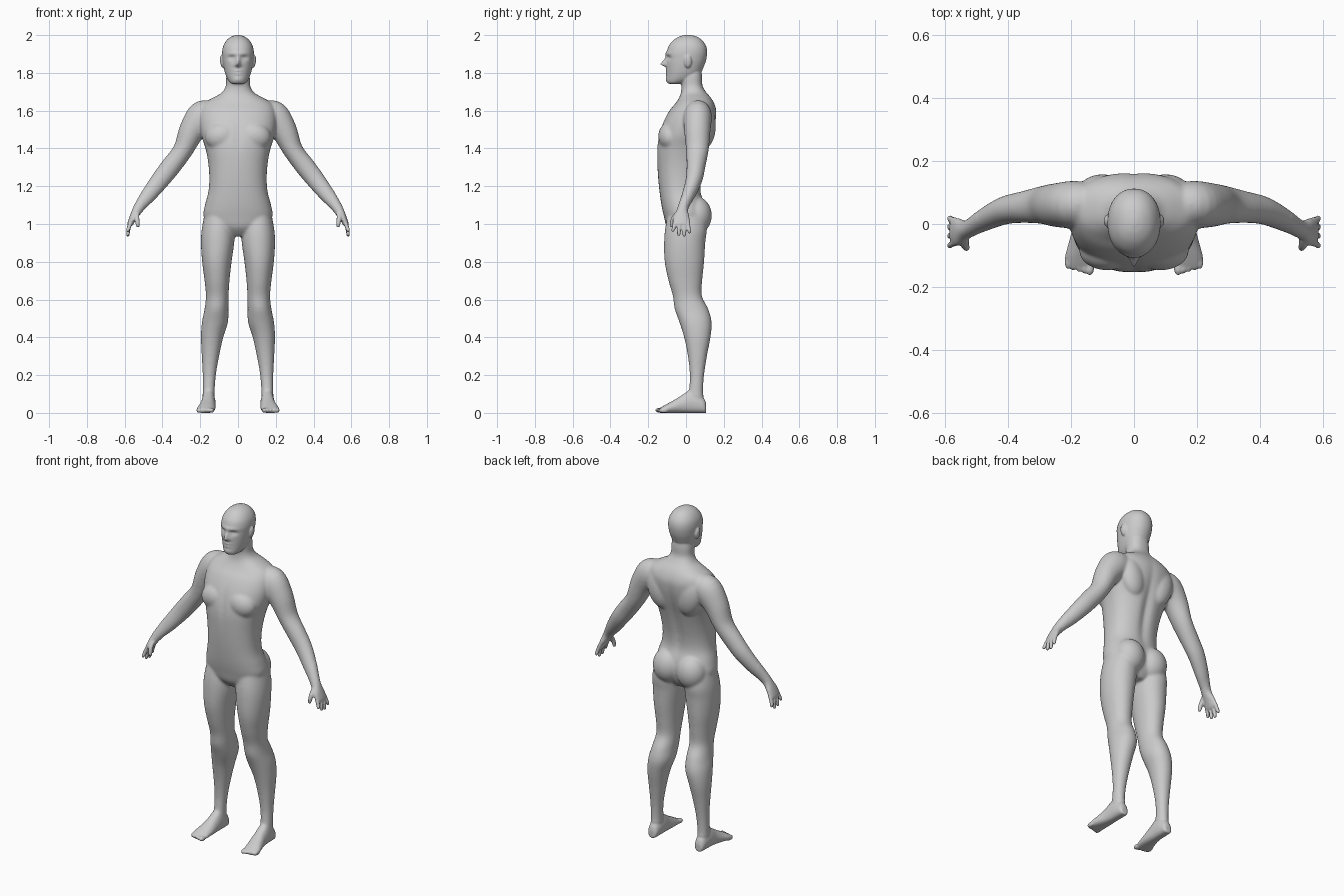
import bpy, bmesh, math
from mathutils import Vector, Matrix

bm = bmesh.new()


def g(d, w):
    return math.exp(-(d / w) ** 2)


def spline(keys, n):
    """Catmull-Rom resampling of key tuples, n steps per span."""
    out = []
    for i in range(len(keys) - 1):
        p0, p1 = keys[max(i - 1, 0)], keys[i]
        p2, p3 = keys[i + 1], keys[min(i + 2, len(keys) - 1)]
        for k in range(n):
            t = k / n
            out.append([0.5 * (2 * b + (c - a) * t + (2 * a - 5 * b + 4 * c - d) * t * t
                               + (3 * b - a - 3 * c + d) * t ** 3)
                        for a, b, c, d in zip(p0, p1, p2, p3)])
    return out + [list(keys[-1])]


def oval(n, e=2.0):
    """Unit superellipse points."""
    pts = []
    for i in range(n):
        c, s = math.cos(2 * math.pi * i / n), math.sin(2 * math.pi * i / n)
        pts.append((math.copysign(abs(c) ** (2 / e), c), math.copysign(abs(s) ** (2 / e), s)))
    return pts


def loft(rings, sides=(1,)):
    for sx in sides:
        loops = [[bm.verts.new((p[0] * sx, p[1], p[2])) for p in r] for r in rings]
        n = len(loops[0])
        for a, b in zip(loops, loops[1:]):
            for i in range(n):
                bm.faces.new((a[i], a[(i + 1) % n], b[(i + 1) % n], b[i]))
        bm.faces.new(loops[0])
        bm.faces.new(loops[-1])


def stack(keys, e=2.0, n=40, steps=4, sides=(1,), shape=None):
    """Horizontal sections: z, centre x, half width, front y, back y."""
    rings = []
    for z, cx, rx, yf, yb in spline(keys, steps):
        ring = [Vector((cx + rx * c, (yf + yb) / 2 + (yb - yf) / 2 * s, z)) for c, s in oval(n, e)]
        if shape:
            for p in ring:
                p.y += shape(p, p.y < (yf + yb) / 2)
        rings.append(ring)
    loft(rings, sides)


def limb(keys, n=24, steps=4):
    """Tube along a path: x, y, z, radius in the xz plane, radius along y."""
    pts = spline(keys, steps)
    rings = []
    for i, (x, y, z, r, ry) in enumerate(pts):
        a, b = pts[max(i - 1, 0)], pts[min(i + 1, len(pts) - 1)]
        t = Vector((b[0] - a[0], 0, b[2] - a[2])).normalized()
        side = Vector((-t.z, 0, t.x))
        rings.append([Vector((x, y, z)) + side * r * c + Vector((0, ry * s, 0)) for c, s in oval(n)])
    loft(rings, (1, -1))


def blob(loc, rad, tilt=0.0):
    """Mirrored pair of ellipsoids."""
    for sx in (1, -1):
        m = (Matrix.Translation((loc[0] * sx, loc[1], loc[2])) @ Matrix.Rotation(tilt * sx, 4, 'Y')
             @ Matrix.Diagonal((*rad, 1)))
        bmesh.ops.create_uvsphere(bm, u_segments=24, v_segments=16, radius=1, matrix=m)


# Torso and neck, with spine groove and chest line
def torso_shape(p, front):
    if front:
        return 0.006 * g(p.x, 0.015) * g(p.z - 1.46, 0.09)
    return -0.016 * g(p.x, 0.025) * g(p.z - 1.35, 0.2)


stack([(0.935, 0, 0.05, -0.06, 0.06), (0.98, 0, 0.14, -0.1, 0.09), (1.04, 0, 0.182, -0.117, 0.105),
       (1.1, 0, 0.175, -0.13, 0.1), (1.17, 0, 0.157, -0.14, 0.08), (1.24, 0, 0.152, -0.147, 0.083),
       (1.32, 0, 0.157, -0.152, 0.1), (1.4, 0, 0.172, -0.153, 0.122), (1.47, 0, 0.195, -0.143, 0.143),
       (1.54, 0, 0.205, -0.12, 0.158), (1.6, 0, 0.2, -0.088, 0.162), (1.64, 0, 0.18, -0.055, 0.15),
       (1.67, 0, 0.13, -0.036, 0.132), (1.695, 0, 0.086, -0.027, 0.11), (1.73, 0, 0.065, -0.024, 0.088),
       (1.78, 0, 0.062, -0.03, 0.085), (1.83, 0, 0.055, -0.03, 0.08)],
      e=2.3, n=64, shape=torso_shape)
blob((0.085, -0.085, 1.465), (0.09, 0.062, 0.075), 0.2)      # chest muscles
blob((0.1, 0.1, 1.52), (0.075, 0.058, 0.12), 0.25)           # shoulder blades
blob((0.078, 0.055, 1.045), (0.088, 0.082, 0.1))             # buttocks


# Head with sockets, brow, nose, lips and chin
def face(p, front):
    if not front:
        return 0
    x, z = p.x, p.z
    d = 0.014 * g(abs(x) - 0.033, 0.018) * g(z - 1.879, 0.011)
    d -= 0.006 * g(abs(x) - 0.03, 0.014) * g(z - 1.876, 0.006)
    d -= 0.006 * g(x, 0.055) * g(z - 1.902, 0.011)
    d -= 0.028 * g(x, 0.011) * g(z - 1.848, 0.012 if z < 1.848 else 0.03)
    d -= 0.009 * g(x, 0.021) * g(z - 1.842, 0.01)
    d -= 0.008 * g(x, 0.025) * g(z - 1.803, 0.014)
    d += 0.008 * g(x, 0.026) * g(z - 1.803, 0.004)
    return d - 0.006 * g(x, 0.025) * g(z - 1.765, 0.014)


stack([(1.742, 0, 0.03, -0.09, -0.03), (1.75, 0, 0.043, -0.099, 0.0), (1.77, 0, 0.057, -0.102, 0.045),
       (1.8, 0, 0.069, -0.102, 0.078), (1.835, 0, 0.077, -0.103, 0.095), (1.87, 0, 0.082, -0.103, 0.107),
       (1.91, 0, 0.084, -0.101, 0.112), (1.945, 0, 0.077, -0.09, 0.105), (1.975, 0, 0.058, -0.064, 0.083),
       (1.993, 0, 0.033, -0.034, 0.054), (2.001, 0, 0.008, -0.004, 0.02)],
      e=2.15, n=96, steps=7, shape=face)
blob((0.085, 0.01, 1.86), (0.01, 0.02, 0.033), 0.12)         # ears

# Legs
stack([(1.08, 0.1, 0.07, -0.09, 0.09), (0.98, 0.105, 0.086, -0.11, 0.11), (0.9, 0.108, 0.088, -0.116, 0.102),
       (0.8, 0.112, 0.078, -0.113, 0.096), (0.7, 0.111, 0.066, -0.093, 0.086),
       (0.62, 0.11, 0.06, -0.07, 0.084), (0.55, 0.114, 0.063, -0.06, 0.118),
       (0.48, 0.122, 0.069, -0.035, 0.136), (0.4, 0.137, 0.059, -0.01, 0.13), (0.3, 0.146, 0.046, 0.01, 0.111),
       (0.2, 0.152, 0.035, 0.02, 0.096), (0.12, 0.155, 0.032, 0.015, 0.091), (0.05, 0.155, 0.032, 0.0, 0.095)],
      e=2.1, sides=(1, -1))

# Feet: sections along y (y, centre x, half width, height)
foot = spline([(0.107, 0.155, 0.016, 0.045), (0.096, 0.155, 0.029, 0.075), (0.06, 0.155, 0.035, 0.11),
               (0.02, 0.156, 0.037, 0.12), (-0.02, 0.158, 0.039, 0.095), (-0.06, 0.163, 0.044, 0.07),
               (-0.1, 0.17, 0.048, 0.048), (-0.128, 0.172, 0.046, 0.032), (-0.14, 0.172, 0.038, 0.024)], 4)
loft([[(cx + rx * c * (1 - 0.25 * max(s, 0)), y, h / 2 * (1 + s)) for c, s in oval(28, 2.6)]
      for y, cx, rx, h in foot], (1, -1))
for i in range(5):
    blob((0.14 + 0.0175 * i, -0.138 + 0.005 * i, 0.014), (0.0145 if i == 0 else 0.01, 0.025, 0.014))

# Arms
limb([(0.13, 0.065, 1.595, 0.06, 0.06), (0.185, 0.062, 1.57, 0.085, 0.075), (0.243, 0.06, 1.495, 0.07, 0.07),
      (0.292, 0.06, 1.39, 0.053, 0.06), (0.355, 0.053, 1.305, 0.053, 0.05), (0.41, 0.043, 1.235, 0.05, 0.045),
      (0.468, 0.017, 1.16, 0.042, 0.038), (0.515, -0.01, 1.1, 0.031, 0.03), (0.535, -0.02, 1.07, 0.026, 0.031),
      (0.555, -0.025, 1.035, 0.02, 0.043), (0.571, -0.024, 1.0, 0.015, 0.046), (0.575, -0.023, 0.988, 0.009, 0.042)])

# Fingers and thumb
for y0, y1, tip in ((-0.06, -0.069, 0.958), (-0.036, -0.038, 0.937), (-0.012, -0.009, 0.933), (0.011, 0.018, 0.95)):
    limb([(0.567, y0, 1.01, 0.011, 0.01), (0.579, (y0 + y1) / 2, 0.978, 0.011, 0.01),
          (0.583, y1, tip + 0.01, 0.0095, 0.0095), (0.583, y1, tip, 0.005, 0.005)], n=14)
limb([(0.538, -0.04, 1.06, 0.018, 0.018), (0.536, -0.062, 1.035, 0.014, 0.015), (0.532, -0.073, 1.008, 0.012, 0.012),
      (0.53, -0.075, 0.988, 0.009, 0.01), (0.53, -0.075, 0.981, 0.004, 0.004)], n=14)

bmesh.ops.recalc_face_normals(bm, faces=bm.faces)
mesh = bpy.data.meshes.new("body")
bm.to_mesh(mesh)
bm.free()
body = bpy.data.objects.new("body", mesh)
bpy.context.collection.objects.link(body)
bpy.context.view_layer.objects.active = body
body.select_set(True)

# Fuse all parts into one skin
fuse = body.modifiers.new("fuse", 'REMESH')
fuse.mode = 'VOXEL'
fuse.voxel_size = 0.005
bpy.ops.object.modifier_apply(modifier=fuse.name)

# Blend the joins, keeping face, hands and feet crisp
soft = body.vertex_groups.new(name="soft")
fine, broad = [], []
for v in body.data.vertices:
    x, z = abs(v.co.x), v.co.z
    (fine if z > 1.74 or z < 0.1 or x > 0.5 else broad).append(v.index)
soft.add(fine, 0.1, 'REPLACE')
soft.add(broad, 1.0, 'REPLACE')
blend = body.modifiers.new("blend", 'SMOOTH')
blend.factor = 0.5
blend.iterations = 30
blend.vertex_group = "soft"
bpy.ops.object.modifier_apply(modifier=blend.name)
bpy.ops.object.shade_smooth()
